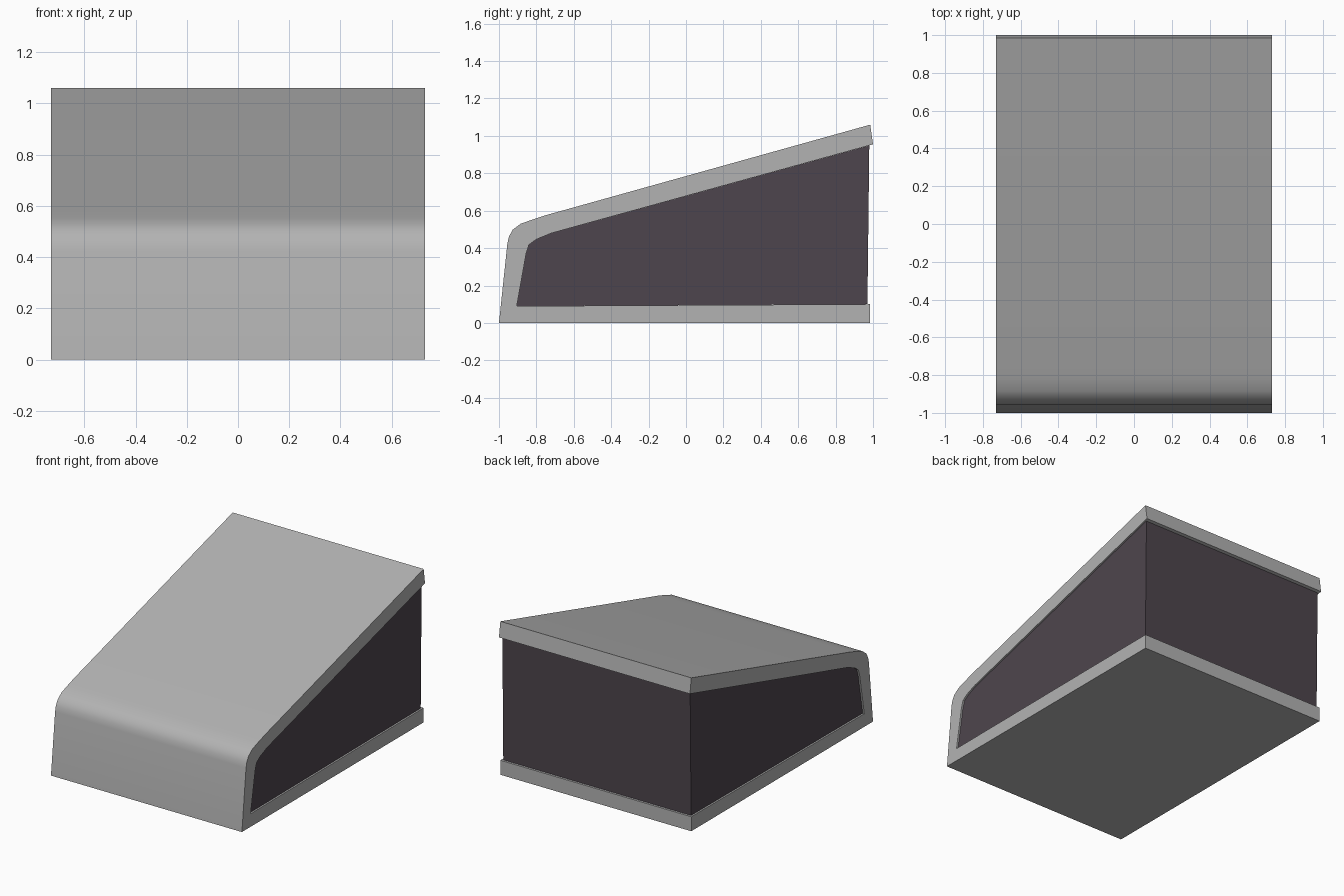
import bpy, bmesh

if "Cube" in bpy.data.objects:
    bpy.data.objects.remove(bpy.data.objects["Cube"])


def material(name, rgb):
    m = bpy.data.materials.new(name)
    m.diffuse_color = (*rgb, 1.0)
    m.use_nodes = True
    m.node_tree.nodes["Principled BSDF"].inputs["Base Color"].default_value = m.diffuse_color
    return m


def extrude_profile(name, points, half_width, mat):
    """Extrude a closed (y, z) outline symmetrically along x."""
    bm = bmesh.new()
    left = [bm.verts.new((-half_width, y, z)) for y, z in points]
    right = [bm.verts.new((half_width, y, z)) for y, z in points]
    bm.faces.new(left)
    bm.faces.new(right[::-1])
    n = len(points)
    for i in range(n):
        j = (i + 1) % n
        bm.faces.new((left[i], right[i], right[j], left[j]))
    bmesh.ops.recalc_face_normals(bm, faces=bm.faces[:])
    # Split the concave end caps cleanly
    caps = [f for f in bm.faces if abs(f.normal.x) > 0.9]
    bmesh.ops.triangulate(bm, faces=caps)
    mesh = bpy.data.meshes.new(name)
    bm.to_mesh(mesh)
    bm.free()
    mesh.materials.append(mat)
    obj = bpy.data.objects.new(name, mesh)
    bpy.context.collection.objects.link(obj)
    bpy.ops.object.select_all(action='DESELECT')
    obj.select_set(True)
    bpy.context.view_layer.objects.active = obj
    bpy.ops.object.shade_smooth_by_angle(angle=0.55)
    return obj


grey = material("light_grey_shell", (0.45, 0.45, 0.45))
dark = material("dark_purple_grey", (0.076, 0.060, 0.074))

# Outlines in (y, z)
outer = [(0.985, 0.0), (-1.0, 0.0), (-0.955, 0.425), (-0.947, 0.46),
         (-0.928, 0.497), (-0.885, 0.53), (-0.82, 0.553), (-0.75, 0.576),
         (0.985, 1.06)]
cavity = [(-0.72, 0.48), (-0.80, 0.447), (-0.84, 0.418), (-0.855, 0.37),
          (-0.905, 0.09)]

# Wrapped outer shell: base, front and sloping top in one bent slab
extrude_profile("shell", outer + [(1.0, 0.955)] + cavity + [(0.985, 0.10)],
                0.73, grey)

# Dark body, slightly recessed inside the shell
extrude_profile("inner_body", [(0.98, 0.949)] + cavity + [(0.97, 0.10)],
                0.718, dark)
